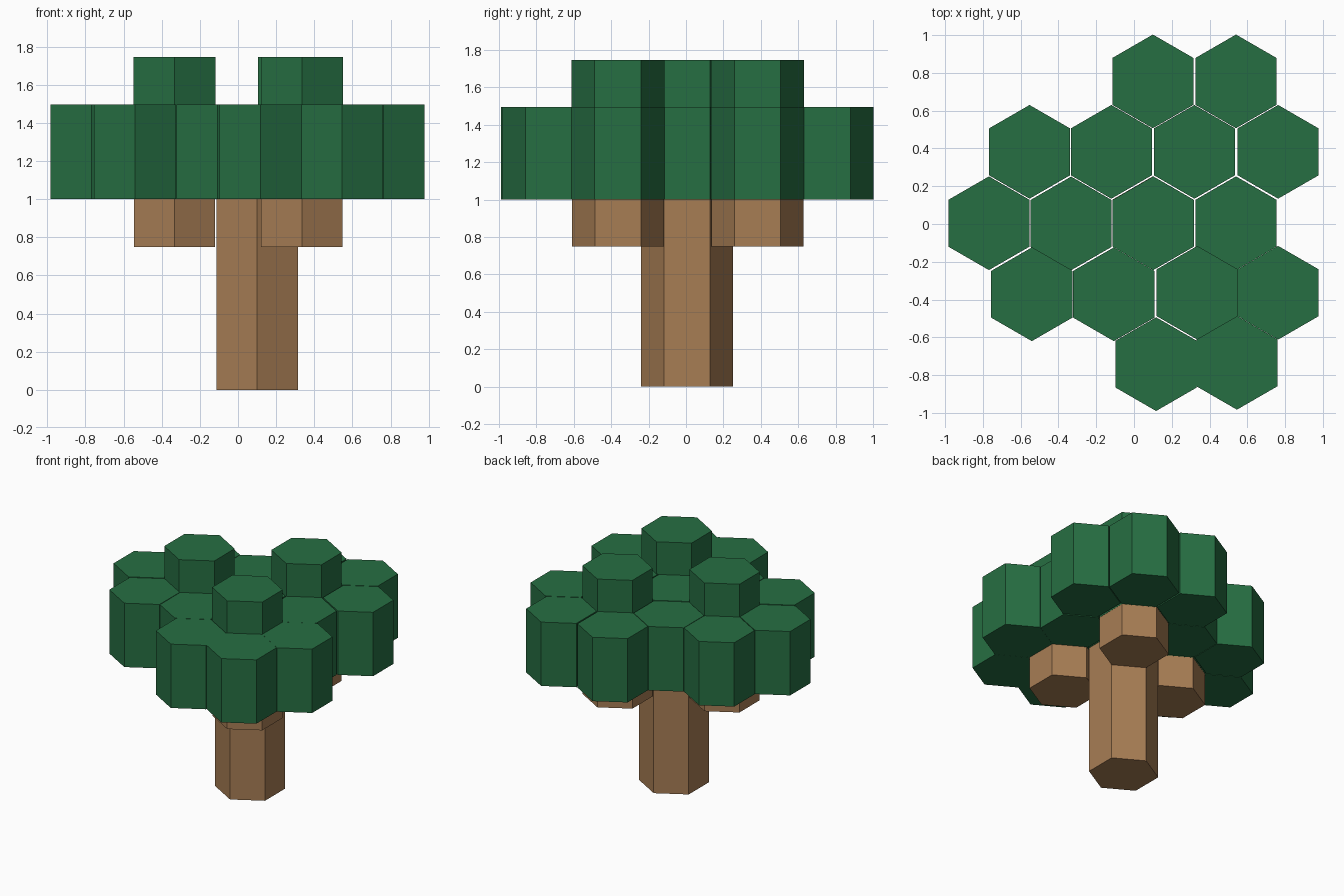
import bpy
import bmesh
import math

cube = bpy.data.objects.get("Cube")
if cube:
    bpy.data.objects.remove(cube, do_unlink=True)


def make_material(name, color):
    mat = bpy.data.materials.new(name)
    mat.use_nodes = True
    mat.diffuse_color = color
    bsdf = mat.node_tree.nodes["Principled BSDF"]
    bsdf.inputs["Base Color"].default_value = color
    bsdf.inputs["Roughness"].default_value = 0.9
    return mat


green = make_material("leaf green", (0.0194, 0.156, 0.0545, 1))
brown = make_material("bark brown", (0.386, 0.205, 0.0887, 1))


def hex_prism(name, x, y, bottom, top, radius, mat):
    """Upright hexagonal prism with corners pointing along y."""
    bm = bmesh.new()
    ring = []
    for i in range(6):
        a = math.radians(30 + 60 * i)
        ring.append(bm.verts.new((radius * math.cos(a), radius * math.sin(a), 0)))
    base = bm.faces.new(ring)
    ext = bmesh.ops.extrude_face_region(bm, geom=[base], use_keep_orig=True)
    lifted = [v for v in ext["geom"] if isinstance(v, bmesh.types.BMVert)]
    bmesh.ops.translate(bm, verts=lifted, vec=(0, 0, top - bottom))
    bmesh.ops.recalc_face_normals(bm, faces=bm.faces[:])
    mesh = bpy.data.meshes.new(name)
    bm.to_mesh(mesh)
    bm.free()
    mesh.materials.append(mat)
    obj = bpy.data.objects.new(name, mesh)
    obj.location = (x, y, bottom)
    bpy.context.collection.objects.link(obj)
    return obj


LEAF_R = 0.248
WOOD_R = 0.2465

# Trunk
hex_prism("trunk", 0.10, 0.006, 0, 1.23, WOOD_R, brown)

# Three tall leaf columns, each on a stubby branch
for side, x, y in (("right", -0.333, 0.003),
                   ("back", 0.32, 0.382),
                   ("front", 0.335, -0.364)):
    hex_prism("branch_" + side, x, y, 0.75, 1.23, WOOD_R, brown)
    hex_prism("tall_leaf_" + side, x, y, 1.0, 1.745, LEAF_R, green)

# Lower leaf columns, row by row from back to front
rows = (
    (0.755, (0.10, 0.54)),
    (0.382, (-0.553, -0.120, 0.763)),
    (0.004, (-0.768, 0.102, 0.54)),
    (-0.372, (-0.541, -0.107)),
    (-0.364, (0.763,)),
    (-0.742, (0.117,)),
    (-0.735, (0.545,)),
)
count = 0
for y, xs in rows:
    for x in xs:
        count += 1
        hex_prism(f"leaf_{count:02d}", x, y, 1.0, 1.495, LEAF_R, green)
